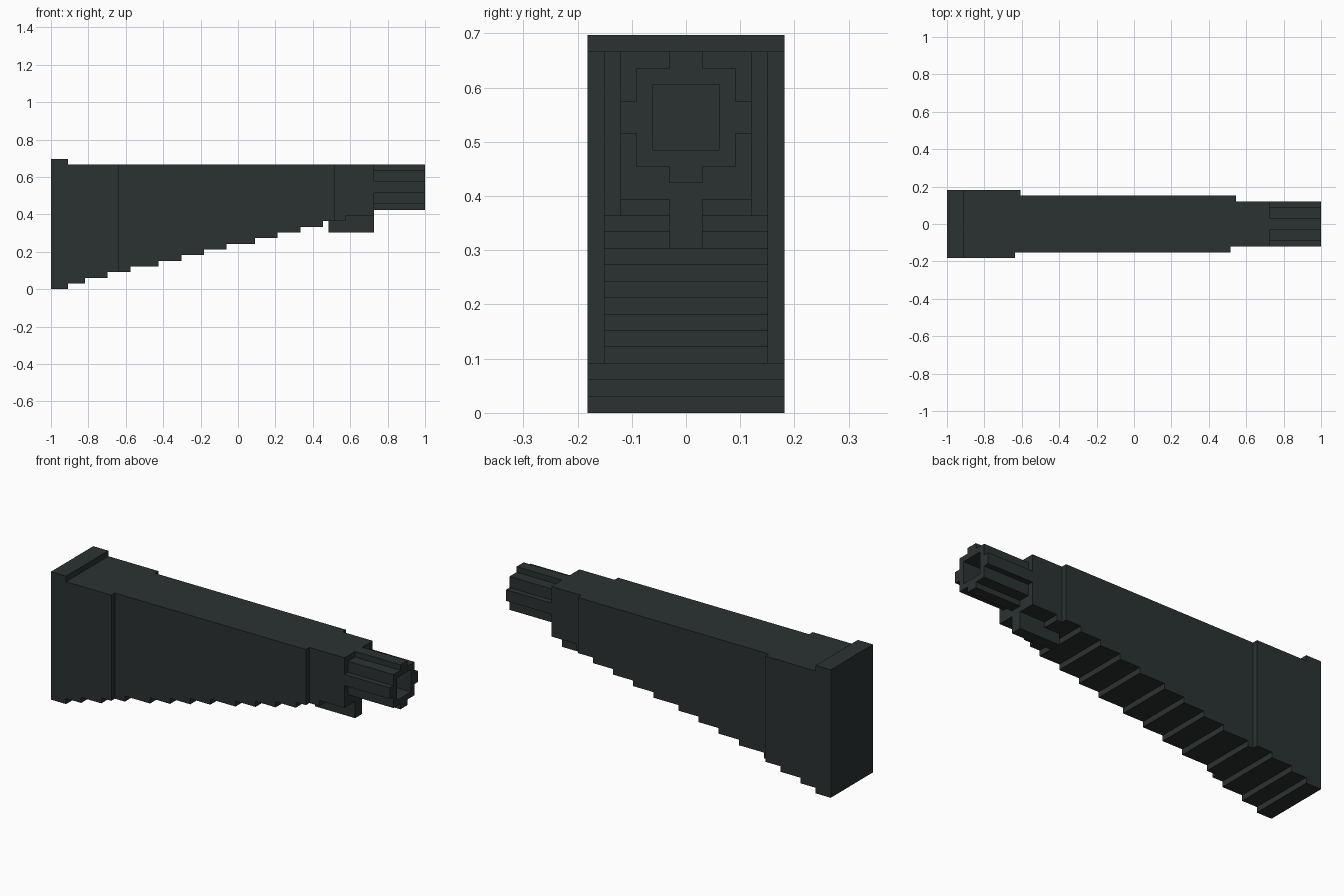
import bpy, bmesh
from mathutils import Vector

if "Cube" in bpy.data.objects:
    bpy.data.objects.remove(bpy.data.objects["Cube"])

U = 2 / 66  # one block; x counted from the rear end, y from the centre, z from the ground

dark = bpy.data.materials.new("dark_metal")
dark.diffuse_color = (0.024, 0.031, 0.031, 1)
dark.use_nodes = True
dark.node_tree.nodes["Principled BSDF"].inputs["Base Color"].default_value = dark.diffuse_color


def prism(name, points, axis, lo, hi):
    """Extrude a 2D block outline along an axis (points are the other two axes in order)."""
    def place(p, d):
        c = list(p)
        c.insert(axis, d)
        return Vector((c[0] * U - 1, c[1] * U, c[2] * U))
    bm = bmesh.new()
    face = bm.faces.new([bm.verts.new(place(p, lo)) for p in points])
    moved = bmesh.ops.extrude_face_region(bm, geom=[face], use_keep_orig=True)["geom"]
    shift = place((0, 0), hi) - place((0, 0), lo)
    bmesh.ops.translate(bm, vec=shift, verts=[g for g in moved if isinstance(g, bmesh.types.BMVert)])
    bmesh.ops.recalc_face_normals(bm, faces=bm.faces)
    mesh = bpy.data.meshes.new(name)
    bm.to_mesh(mesh)
    bm.free()
    mesh.materials.append(dark)
    ob = bpy.data.objects.new(name, mesh)
    bpy.context.collection.objects.link(ob)
    return ob


def combine(ob, cutter, operation):
    mod = ob.modifiers.new(operation.lower(), 'BOOLEAN')
    mod.operation, mod.solver, mod.object = operation, 'EXACT', cutter
    bpy.context.view_layer.objects.active = ob
    bpy.ops.object.modifier_apply(modifier=mod.name)
    bpy.data.objects.remove(cutter)


# Body: plan outline cut to the side profile with its stepped underside
plan = [(0, -6), (12, -6), (12, -5), (50, -5), (50, -4), (57, -4),
        (57, 4), (51, 4), (51, 5), (13, 5), (13, 6), (0, 6)]
body = prism("body", plan, 2, -1, 25)
side = [(-1, 23), (-1, 0)]
for level, x in enumerate([3, 6, 10, 14, 19, 23, 27, 31, 36, 40, 44, 48, 52]):
    side += [(x, level), (x, level + 1)]
side += [(58, 13), (58, 22), (3, 22), (3, 23)]
combine(body, prism("side_profile", side, 1, -8, 8), 'INTERSECT')

# Lug under the front end
prism("lower_lug", [(49, 10), (57, 10), (57, 13), (52, 13), (52, 12), (49, 12)], 1, -1, 1)

# Barrel: stepped round section with a square bore
quarter = [(4, 1), (3, 1), (3, 3), (1, 3), (1, 4)]
half = quarter + [(-y, z) for y, z in reversed(quarter)]
ring = half + [(y, -z) for y, z in reversed(half)]
barrel = prism("barrel", [(y, z + 18) for y, z in ring], 0, 57, 66)
bore = prism("bore", [(-2, 16), (2, 16), (2, 20), (-2, 20)], 0, 56, 67)
combine(barrel, bore, 'DIFFERENCE')
